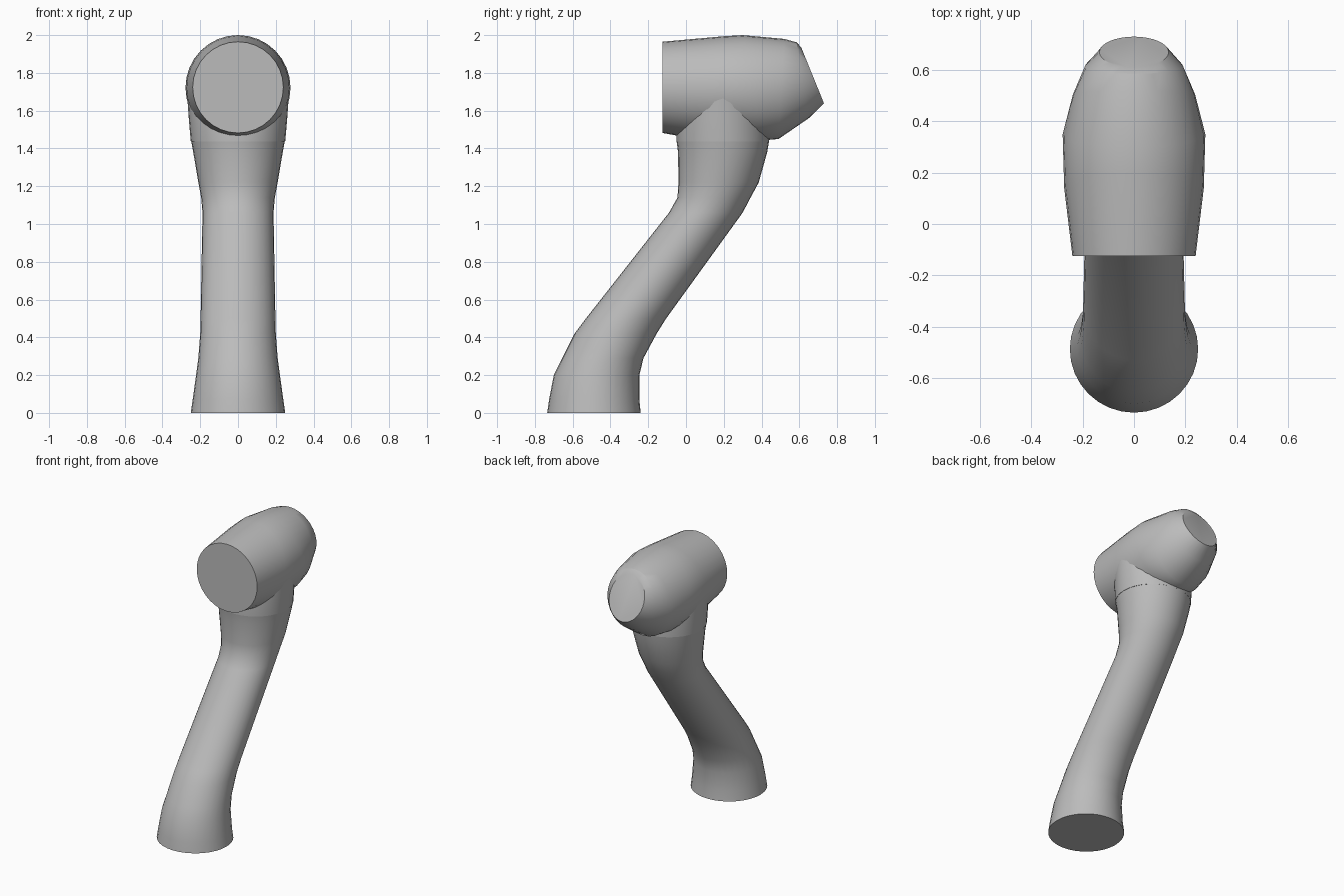
import bpy, bmesh, math
from mathutils import Vector

cube = bpy.data.objects.get("Cube")
if cube:
    bpy.data.objects.remove(cube, do_unlink=True)

# Single grey casing colour
grey = bpy.data.materials.new("casing_grey")
grey.use_nodes = True
colour = (0.5, 0.5, 0.5, 1)
grey.diffuse_color = colour
grey.node_tree.nodes["Principled BSDF"].inputs["Base Color"].default_value = colour


def loft(name, sections, sides=32, angle=30):
    """Skin ellipses, each given by two opposite (y, z) points and a half width in x."""
    bm = bmesh.new()
    rings = []
    for (ya, za), (yb, zb), half in sections:
        a, b = Vector((0, ya, za)), Vector((0, yb, zb))
        mid, arm = (a + b) / 2, (a - b) / 2
        ring = []
        for i in range(sides):
            t = math.tau * i / sides
            ring.append(bm.verts.new(mid + arm * math.cos(t) + Vector((half * math.sin(t), 0, 0))))
        rings.append(ring)
    for low, high in zip(rings, rings[1:]):
        for i in range(sides):
            j = (i + 1) % sides
            bm.faces.new((low[i], low[j], high[j], high[i]))
    bm.faces.new(rings[0])
    bm.faces.new(rings[-1])
    bmesh.ops.recalc_face_normals(bm, faces=bm.faces)
    mesh = bpy.data.meshes.new(name)
    bm.to_mesh(mesh)
    bm.free()
    mesh.materials.append(grey)
    obj = bpy.data.objects.new(name, mesh)
    bpy.context.collection.objects.link(obj)
    bpy.ops.object.select_all(action="DESELECT")
    obj.select_set(True)
    bpy.context.view_layer.objects.active = obj
    bpy.ops.object.shade_smooth_by_angle(angle=math.radians(angle))
    return obj


def level(z, front, back, half):
    return (front, z), (back, z), half


# Leaning arm, round foot to round collar
loft("arm_link", [
    level(0, -.735, -.24, .25),
    level(.07, -.725, -.247, .24),
    level(.2, -.70, -.247, .222),
    level(.29, -.655, -.225, .21),
    level(.42, -.59, -.155, .2),
    level(.5, -.53, -.105, .198),
    level(1.06, -.09, .30, .188),
    level(1.14, -.045, .342, .195),
    level(1.22, -.04, .385, .21),
    level(1.38, -.042, .43, .237),
    level(1.44, -.05, .44, .248),
])

# Upright neck blending into the head
loft("neck", [
    level(1.438, -.05, .44, .25),
    level(1.55, -.05, .44, .26),
    level(1.72, -.03, .42, .272),
])

# Horizontal joint head with a tapered, tilted back
loft("joint_head", [
    ((-.125, 1.965), (-.125, 1.482), .24),
    ((.2, 1.994), (.08, 1.445), .272),
    ((.3, 2.0), (.4, 1.442), .278),
    ((.52, 1.98), (.49, 1.45), .238),
    ((.585, 1.962), (.65, 1.56), .19),
    ((.61, 1.935), (.73, 1.64), .135),
])
